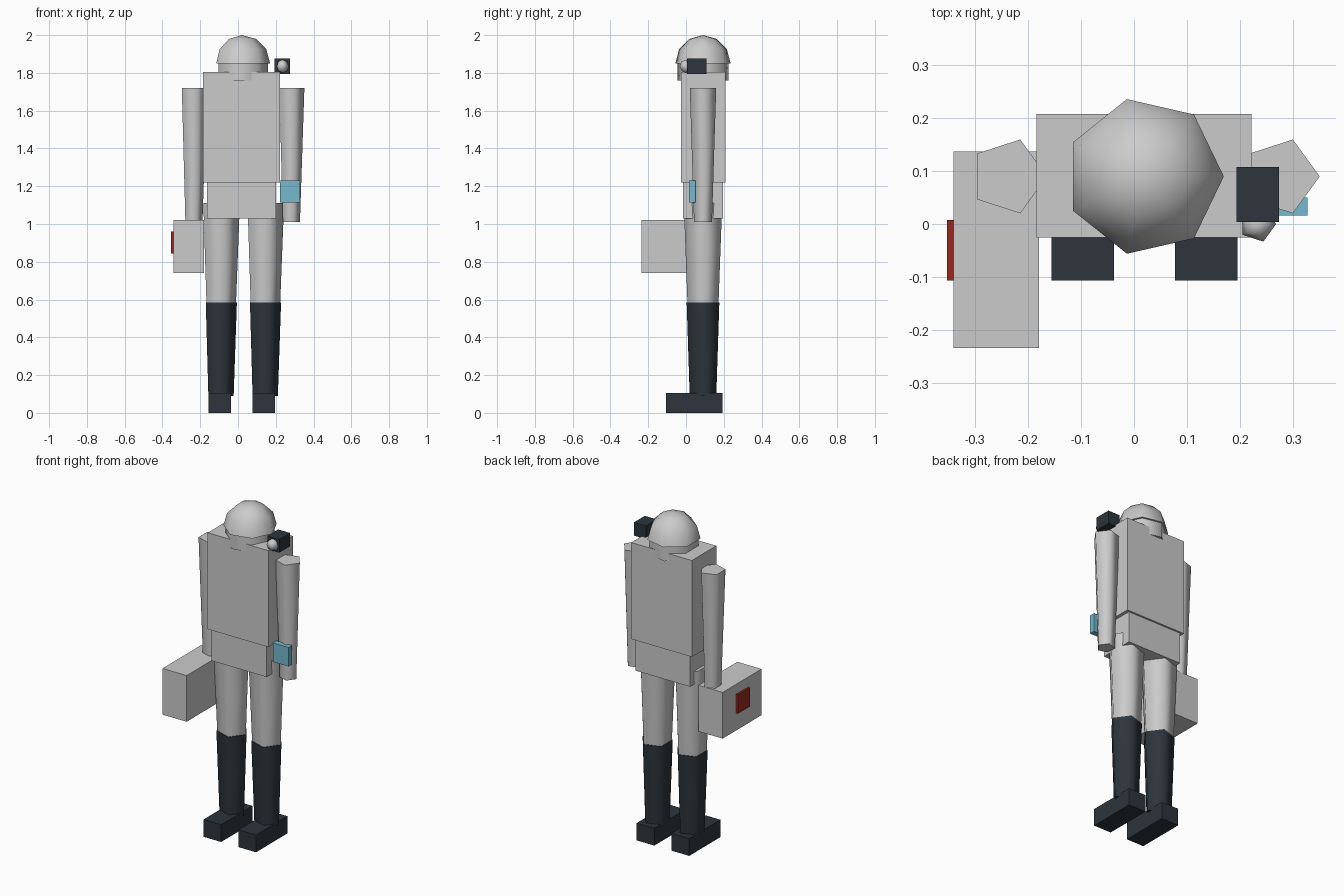
import bpy, bmesh, math
from mathutils import Matrix, Vector

if "Cube" in bpy.data.objects:
    bpy.data.objects.remove(bpy.data.objects["Cube"], do_unlink=True)

MID, DEPTH = 0.02, 0.09  # body axis in x and y


def material(name, r, g, b):
    m = bpy.data.materials.new(name)
    m.use_nodes = True
    m.diffuse_color = (r, g, b, 1)
    m.node_tree.nodes["Principled BSDF"].inputs["Base Color"].default_value = (r, g, b, 1)
    return m


grey = material("light grey", 0.6, 0.6, 0.6)
dark = material("dark slate", 0.026, 0.036, 0.045)
blue = material("screen blue", 0.18, 0.48, 0.62)
red = material("signal red", 0.33, 0.02, 0.014)


def finish(name, bm, mat, smooth=False):
    bmesh.ops.recalc_face_normals(bm, faces=bm.faces)
    mesh = bpy.data.meshes.new(name)
    bm.to_mesh(mesh)
    bm.free()
    mesh.materials.append(mat)
    ob = bpy.data.objects.new(name, mesh)
    bpy.context.collection.objects.link(ob)
    if smooth:
        bpy.ops.object.select_all(action='DESELECT')
        ob.select_set(True)
        bpy.context.view_layer.objects.active = ob
        bpy.ops.object.shade_smooth_by_angle(angle=math.radians(80))
    return ob


def box(name, mat, x, y, z):
    """Box spanning the given (low, high) ranges."""
    bm = bmesh.new()
    lo, hi = Vector((x[0], y[0], z[0])), Vector((x[1], y[1], z[1]))
    bmesh.ops.create_cube(bm, size=1, matrix=Matrix.Translation((lo + hi) / 2)
                          @ Matrix.Diagonal((*(hi - lo), 1)))
    return finish(name, bm, mat)


def lathe(name, mat, sides, x, y, profile):
    """Faceted solid of (radius, z) rings, one corner pointing to +x."""
    bm = bmesh.new()
    rings = []
    for r, z in profile:
        if r == 0:
            rings.append([bm.verts.new((x, y, z))] * sides)
        else:
            rings.append([bm.verts.new((x + r * math.cos(i * math.tau / sides),
                                        y + r * math.sin(i * math.tau / sides), z))
                          for i in range(sides)])
    for low, high in zip(rings, rings[1:]):
        for i in range(sides):
            j = (i + 1) % sides
            bm.faces.new(dict.fromkeys((low[i], low[j], high[j], high[i])))
    for ring, (r, z) in ((rings[0], profile[0]), (rings[-1], profile[-1])):
        if r:
            bm.faces.new(ring)
    return finish(name, bm, mat, smooth=True)


def arc(radius, z, start, steps):
    """Circular profile from a start angle up to the pole."""
    angles = [start + (90 - start) * i / steps for i in range(steps + 1)]
    return [(0 if abs(a) == 90 else radius * math.cos(math.radians(a)),
             z + radius * math.sin(math.radians(a))) for a in angles]


# Body
box("torso", grey, (-0.185, 0.222), (-0.026, 0.208), (1.22, 1.805))
box("pelvis", grey, (-0.165, 0.202), (-0.016, 0.197), (1.03, 1.22))

# Head and helmet
lathe("head", grey, 7, MID, DEPTH, [(0.138, 1.76), (0.138, 1.852)])
lathe("helmet", grey, 7, MID, DEPTH, arc(0.15, 1.85, 0, 3))

# Limbs
for side, s in (("right", -1), ("left", 1)):
    lathe(side + "_arm", grey, 5, MID + s * 0.258, DEPTH, [(0.05, 1.01), (0.0735, 1.72)])
    hip = MID + s * 0.117
    lathe(side + "_leg", grey, 5, hip, DEPTH, [(0.086, 0.57), (0.107, 1.11)])
    lathe(side + "_boot", dark, 5, hip, DEPTH, [(0.074, 0.09), (0.091, 0.585)])
    box(side + "_foot", dark, (hip - 0.059, hip + 0.059), (-0.107, 0.192), (0, 0.105))

# Carried case with its badge
box("case", grey, (-0.342, -0.18), (-0.235, 0.137), (0.74, 1.02))
box("case_badge", red, (-0.354, -0.342), (-0.107, 0.008), (0.845, 0.96))

# Wrist screen
box("wrist_screen", blue, (0.222, 0.328), (0.016, 0.05), (1.115, 1.23))

# Shoulder lamp
box("lamp_housing", dark, (0.194, 0.274), (0.004, 0.108), (1.795, 1.875))
lathe("lamp_bulb", grey, 5, 0.234, 0, arc(0.035, 1.835, -90, 4))
